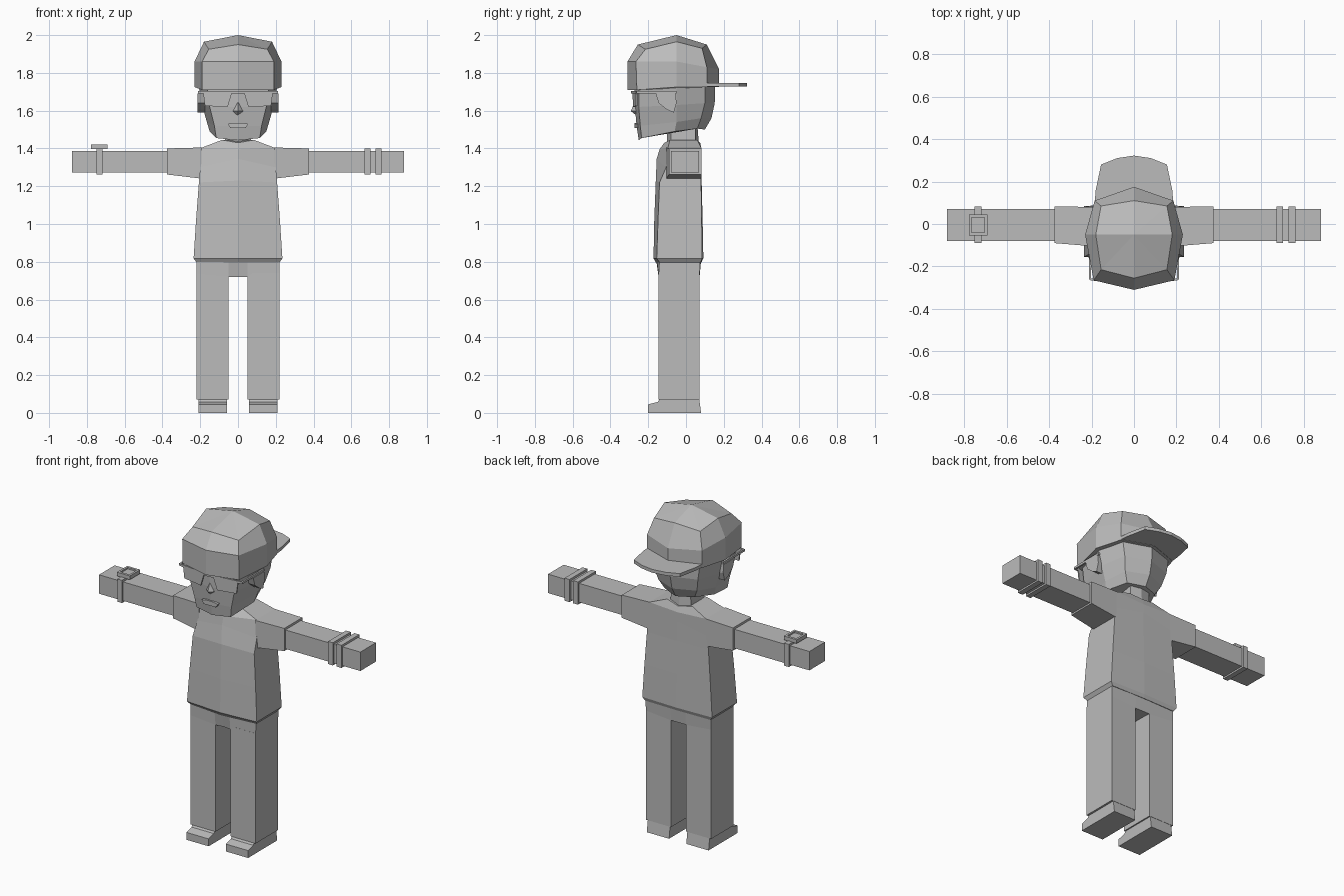
import bpy, bmesh
from mathutils import Vector

grey = bpy.data.materials.new("plain_grey")
grey.diffuse_color = (0.5, 0.5, 0.5, 1)


def finish(name, bm):
    bmesh.ops.recalc_face_normals(bm, faces=bm.faces)
    me = bpy.data.meshes.new(name)
    bm.to_mesh(me)
    bm.free()
    me.materials.append(grey)
    ob = bpy.data.objects.new(name, me)
    bpy.context.collection.objects.link(ob)
    return ob


def loft(name, halves, tip=None):
    """Skin rings given as right halves (front centre to back centre)."""
    bm = bmesh.new()
    rings = []
    for h in halves:
        pts = h + [(-x, y, z) for x, y, z in h[-2:0:-1]]
        rings.append([bm.verts.new(p) for p in pts])
    n = len(rings[0])
    for a, b in zip(rings, rings[1:]):
        for i in range(n):
            j = (i + 1) % n
            bm.faces.new((a[i], a[j], b[j], b[i]))
    bm.faces.new(rings[0])
    if tip:
        t = bm.verts.new(tip)
        for i in range(n):
            bm.faces.new((rings[-1][i], rings[-1][(i + 1) % n], t))
    else:
        bm.faces.new(rings[-1])
    return finish(name, bm)


def prism(name, pts, push, side=1):
    """Polygon pushed along a vector; side=-1 mirrors it in x."""
    bm = bmesh.new()
    a = [Vector(p) for p in pts]
    b = [p + Vector(push) for p in a]
    va, vb = ([bm.verts.new((p.x * side, p.y, p.z)) for p in q] for q in (a, b))
    bm.faces.new(va)
    bm.faces.new(vb)
    for i in range(len(va)):
        j = (i + 1) % len(va)
        bm.faces.new((va[i], va[j], vb[j], vb[i]))
    return finish(name, bm)


def box(name, x, y, z, side=1):
    pts = [(x[0], y[0], z[0]), (x[1], y[0], z[0]), (x[1], y[1], z[0]), (x[0], y[1], z[0])]
    return prism(name, pts, (0, 0, z[1] - z[0]), side)


# Backwards cap: crown rings closed to a peak, and a flat brim at the back
loft("cap_crown", [
    [(0, -.31, 1.71), (.19, -.26, 1.71), (.23, -.05, 1.725), (.185, .11, 1.725), (0, .175, 1.725)],
    [(0, -.31, 1.86), (.19, -.265, 1.86), (.23, -.05, 1.86), (.185, .11, 1.83), (0, .175, 1.82)],
    [(0, -.255, 1.95), (.155, -.215, 1.925), (.18, -.05, 1.965), (.155, .085, 1.93), (0, .11, 1.95)],
], tip=(0, -.05, 2.0))
brim = [(.188, .07), (.18, .16), (.155, .28), (.08, .31), (0, .322)]
prism("cap_brim", [(x, y, 1.727) for x, y in brim] +
      [(-x, y, 1.727) for x, y in brim[-2::-1]], (0, 0, .02))

# Head
loft("head", [
    [(0, -.25, 1.443), (.115, -.235, 1.455), (.15, -.06, 1.49), (.1, .06, 1.505), (0, .1, 1.5)],
    [(0, -.262, 1.52), (.125, -.242, 1.52), (.165, -.05, 1.54), (.13, .08, 1.56), (0, .135, 1.56)],
    [(0, -.27, 1.62), (.15, -.25, 1.62), (.19, -.05, 1.63), (.15, .1, 1.64), (0, .152, 1.64)],
    [(0, -.275, 1.74), (.165, -.25, 1.74), (.21, -.05, 1.74), (.165, .1, 1.74), (0, .155, 1.74)],
])

# Nose and mouth
loft("nose", [
    [(0, -.255, 1.568), (.012, -.255, 1.572), (0, -.25, 1.575)],
    [(0, -.292, 1.598), (.036, -.255, 1.597), (0, -.25, 1.597)],
    [(0, -.272, 1.645), (.012, -.262, 1.64), (0, -.25, 1.64)],
])
lips = [(.055, 1.53), (.04, 1.508), (-.04, 1.508), (-.055, 1.53), (-.02, 1.536), (.02, 1.536)]
prism("mouth", [(x, -.272, z) for x, z in lips], (0, .02, 0))

for s, tag in ((1, "left"), (-1, "right")):
    # Ears and glasses
    ear = [(-.16, 1.69), (-.145, 1.64), (-.10, 1.605), (-.065, 1.59), (-.05, 1.64), (-.055, 1.69)]
    prism("ear_" + tag, [(.175, y, z) for y, z in ear], (.04, 0, 0), s)
    lens = [(.03, 1.7), (.185, 1.7), (.175, 1.625), (.055, 1.62)]
    prism("lens_" + tag, [(x, -.287 + .12 * x, z) for x, z in lens], (0, .008, 0), s)
    prism("glasses_front_" + tag, [(0, -.29, 1.692), (.205, -.265, 1.692), (.205, -.255, 1.692),
                                   (0, -.28, 1.692)], (0, 0, .013), s)
    box("glasses_temple_" + tag, (.203, .213), (-.262, -.05), (1.692, 1.705), s)

    # Arms with sleeves
    box("arm_" + tag, (.3, .88), (-.08, .07), (1.272, 1.387), s)
    loft_pts = [(.19, -.105, 1.24), (.19, .08, 1.24), (.19, .08, 1.405), (.19, -.105, 1.405)]
    sleeve = prism("sleeve_" + tag, loft_pts, (.185, 0, 0), s)
    for v in sleeve.data.vertices:                       # taper toward the cuff
        if abs(v.co.x) > .3:
            v.co.y = -.09 if v.co.y < 0 else .083
            v.co.z = 1.262 if v.co.z < 1.3 else 1.4

    # Legs and wedge-toed shoes
    box("leg_" + tag, (.05, .22), (-.145, .072), (.07, .74), s)
    shoe = [(-.2, 0), (-.2, .045), (-.15, .058), (-.14, .072), (.07, .072), (.08, 0)]
    prism("shoe_" + tag, [(.058, y, z) for y, z in shoe], (.15, 0, 0), s)

# Shirt with neck opening
loft("shirt", [
    [(0, -.16, .797), (.22, -.14, .797), (.22, .078, .797), (0, .082, .797)],
    [(0, -.172, .818), (.235, -.155, .818), (.235, .085, .818), (0, .092, .818)],
    [(0, -.168, 1.02), (.222, -.148, 1.02), (.222, .083, 1.02), (0, .088, 1.02)],
    [(0, -.16, 1.23), (.207, -.14, 1.22), (.207, .08, 1.22), (0, .083, 1.22)],
    [(0, -.155, 1.345), (.2, -.105, 1.3), (.2, .08, 1.3), (0, .082, 1.34)],
    [(0, -.14, 1.395), (.19, -.095, 1.405), (.19, .08, 1.405), (0, .082, 1.395)],
    [(0, -.115, 1.43), (.085, -.085, 1.445), (.085, .06, 1.445), (0, .075, 1.43)],
])
loft("neck", [
    [(0, -.1, 1.4), (.07, -.08, 1.4), (.07, .05, 1.4), (0, .07, 1.4)],
    [(0, -.1, 1.53), (.065, -.08, 1.53), (.065, .05, 1.53), (0, .06, 1.53)],
])

# Trouser top joining the legs
loft("trouser_top", [
    [(0, -.138, .72), (.05, -.145, .72), (.22, -.145, .735), (.22, .072, .735), (.05, .072, .72), (0, .072, .72)],
    [(0, -.158, .81), (.05, -.155, .81), (.22, -.14, .81), (.22, .075, .81), (.05, .08, .81), (0, .08, .81)],
])

# Wristbands and watch
for i, (a, b) in enumerate(((.67, .702), (.727, .76))):
    box(f"wristband_{i + 1}", (a, b), (-.09, .082), (1.262, 1.4))
box("watch_strap", (.718, .75), (-.09, .082), (1.262, 1.4), -1)
box("watch_case", (.69, .777), (-.055, .045), (1.398, 1.412), -1)
for i, (x, y) in enumerate((((.69, .703), (-.055, .045)), ((.764, .777), (-.055, .045)),
                            ((.703, .764), (-.055, -.04)), ((.703, .764), (.03, .045)))):
    box(f"watch_rim_{i + 1}", x, y, (1.412, 1.421), -1)
